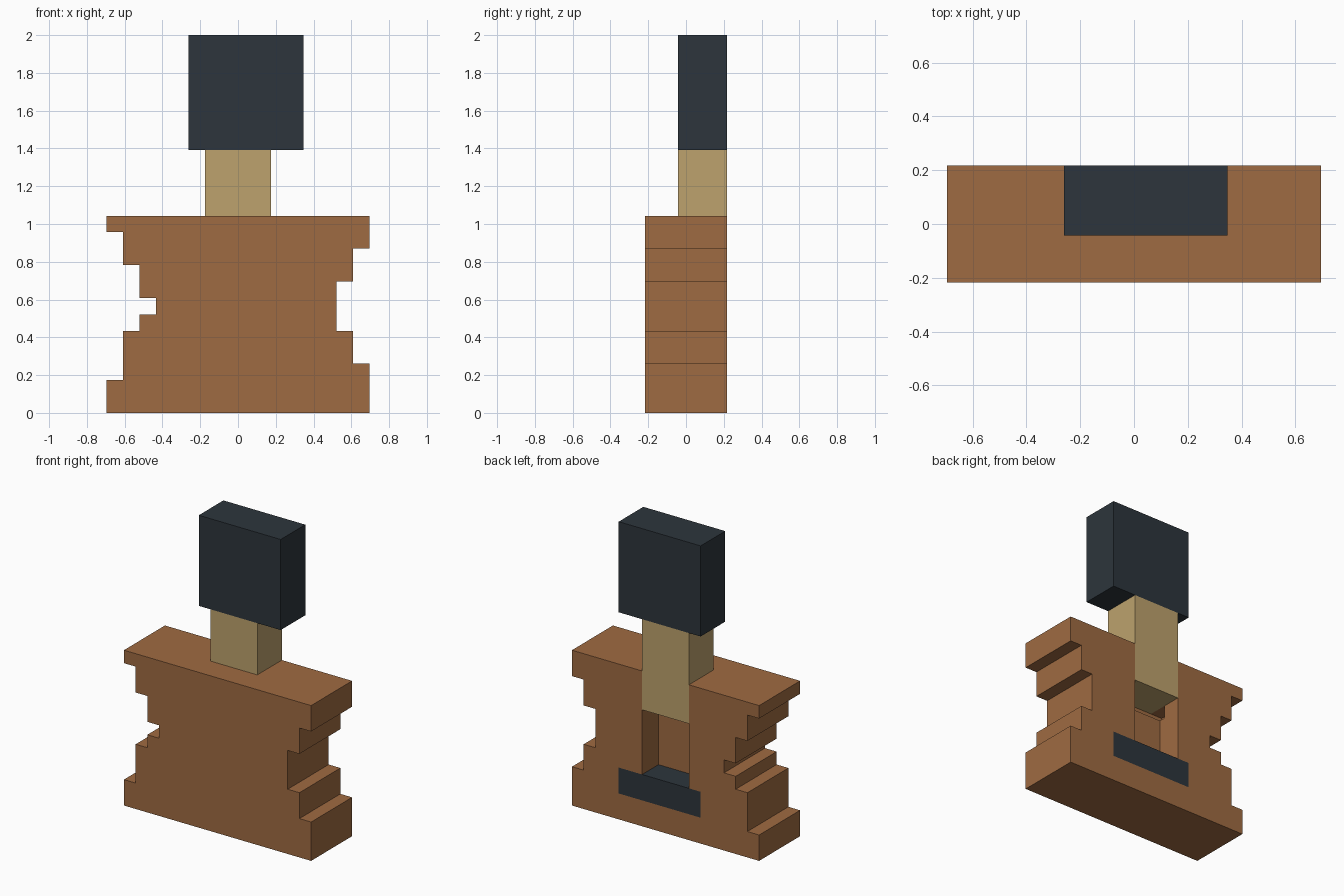
import bpy
import bmesh

U = 2 / 23  # block unit: the model is 23 blocks tall

if "Cube" in bpy.data.objects:
    bpy.data.objects.remove(bpy.data.objects["Cube"], do_unlink=True)


def material(name, rgb):
    mat = bpy.data.materials.new(name)
    mat.use_nodes = True
    mat.diffuse_color = (*rgb, 1)
    bsdf = next(n for n in mat.node_tree.nodes if n.type == 'BSDF_PRINCIPLED')
    bsdf.inputs["Base Color"].default_value = (*rgb, 1)
    bsdf.inputs["Roughness"].default_value = 0.8
    return mat


brown = material("brown", (0.347, 0.147, 0.054))
tan = material("tan", (0.509, 0.361, 0.153))
charcoal = material("charcoal", (0.026, 0.036, 0.045))


def add_object(name, bm, mat):
    bmesh.ops.recalc_face_normals(bm, faces=bm.faces)
    mesh = bpy.data.meshes.new(name)
    bm.to_mesh(mesh)
    bm.free()
    mesh.materials.append(mat)
    obj = bpy.data.objects.new(name, mesh)
    bpy.context.collection.objects.link(obj)
    return obj


def box(name, x, y, z, mat):
    """Box from (low, high) ranges given in block units."""
    bm = bmesh.new()
    bmesh.ops.create_cube(bm, size=1)
    for v in bm.verts:
        v.co = [U * (r[1] if c > 0 else r[0]) for c, r in zip(v.co, (x, y, z))]
    return add_object(name, bm, mat)


# Body: stepped outline, each step is (half width, bottom, top)
right_steps = [(8, 0, 3), (7, 3, 5), (6, 5, 8), (7, 8, 10), (8, 10, 12)]
left_steps = [(8, 0, 2), (7, 2, 5), (6, 5, 6), (5, 6, 7), (6, 7, 9), (7, 9, 11), (8, 11, 12)]
outline = [(w, z) for w, lo, hi in right_steps for z in (lo, hi)]
outline += [(-w, z) for w, lo, hi in reversed(left_steps) for z in (hi, lo)]

bm = bmesh.new()
face = bm.faces.new([bm.verts.new((x * U, -2.5 * U, z * U)) for x, z in outline])
extruded = bmesh.ops.extrude_face_region(bm, geom=[face])
moved = [g for g in extruded["geom"] if isinstance(g, bmesh.types.BMVert)]
bmesh.ops.translate(bm, verts=moved, vec=(0, 5 * U, 0))
body = add_object("body", bm, brown)

# Pockets in the back: open slot, neck seat, recess under the neck, base bar seat
pockets = [
    ((-2, 2), (0.5, 3), (3, 13)),
    ((-2, 2), (-0.5, 3), (9, 13)),
    ((-3, 2), (-0.5, 1), (8, 9)),
    ((-3, 4), (0.5, 3), (2, 4)),
]
for i, ranges in enumerate(pockets):
    cutter = box(f"pocket_cutter_{i + 1}", *ranges, brown)
    cutter.hide_render = True
    cutter.hide_viewport = True
    cutter.display_type = 'WIRE'
    cut = body.modifiers.new(f"pocket_{i + 1}", 'BOOLEAN')
    cut.operation = 'DIFFERENCE'
    cut.solver = 'EXACT'
    cut.object = cutter

# Bake the cuts and drop the cutters
depsgraph = bpy.context.evaluated_depsgraph_get()
cut_mesh = bpy.data.meshes.new_from_object(body.evaluated_get(depsgraph))
body.modifiers.clear()
body.data = cut_mesh
for obj in [o for o in bpy.data.objects if o.name.startswith("pocket_cutter")]:
    bpy.data.objects.remove(obj, do_unlink=True)

# Neck, head block and base bar, all flush with the back
box("neck", (-2, 2), (-0.5, 2.5), (9, 16), tan)
box("head_block", (-3, 4), (-0.5, 2.5), (16, 23), charcoal)
box("base_bar", (-3, 4), (0.5, 2.5), (2, 4), charcoal)
